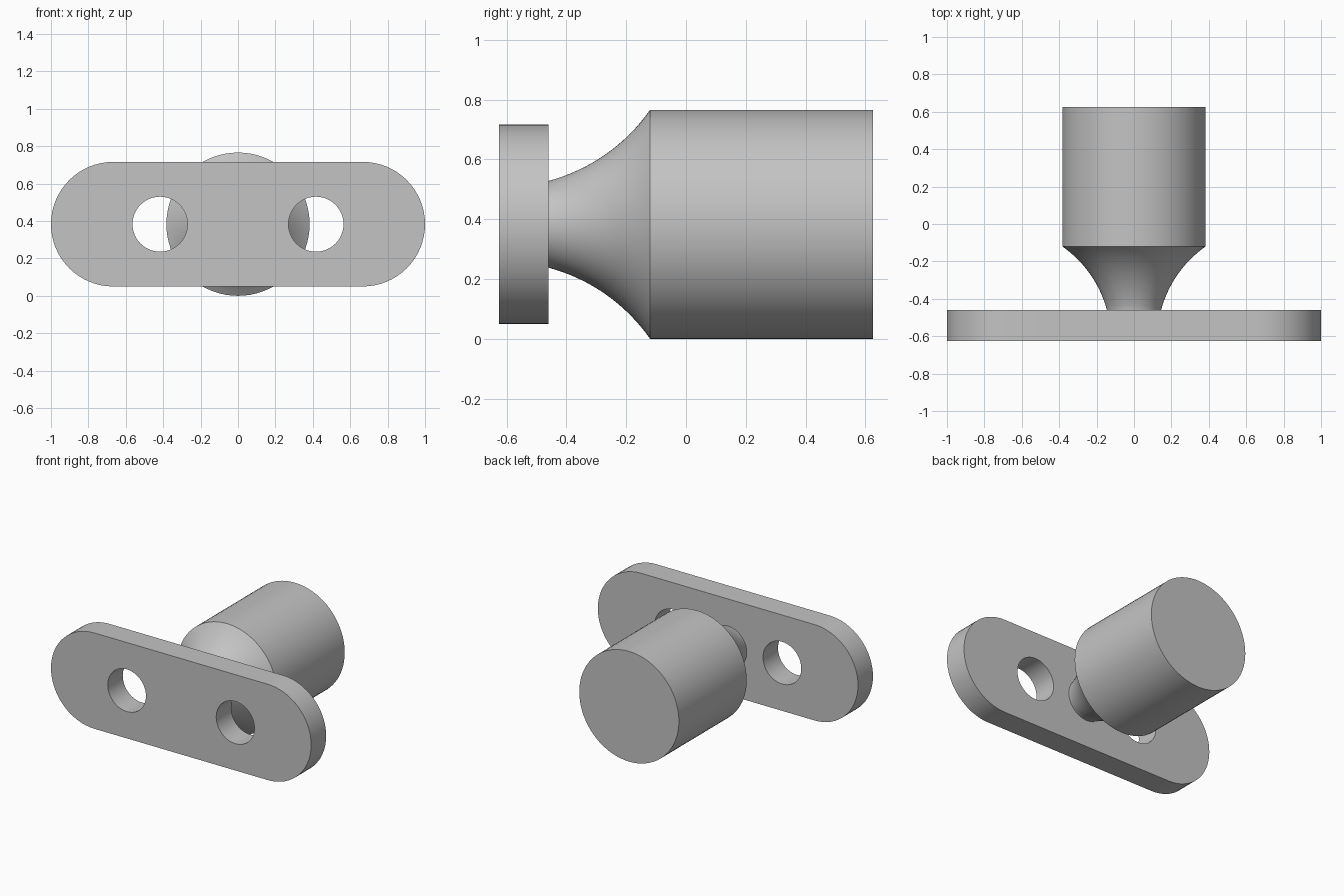
import bpy, bmesh, math
from math import sin, cos, pi

cube = bpy.data.objects.get("Cube")
if cube:
    bpy.data.objects.remove(cube, do_unlink=True)

MID = 0.383  # height of the shared axis

grey = bpy.data.materials.new("satin grey")
grey.use_nodes = True
colour = (0.55, 0.55, 0.55, 1)
grey.diffuse_color = colour
grey.node_tree.nodes["Principled BSDF"].inputs["Base Color"].default_value = colour


def finish(bm, name):
    bmesh.ops.recalc_face_normals(bm, faces=bm.faces)
    mesh = bpy.data.meshes.new(name)
    bm.to_mesh(mesh)
    bm.free()
    obj = bpy.data.objects.new(name, mesh)
    bpy.context.collection.objects.link(obj)
    mesh.materials.append(grey)
    bpy.ops.object.select_all(action="DESELECT")
    obj.select_set(True)
    bpy.context.view_layer.objects.active = obj
    bpy.ops.object.shade_smooth_by_angle(angle=math.radians(30))
    return obj


def arc(cx, r, start, end, steps):
    return [(cx + r * cos(start + (end - start) * i / steps),
             r * sin(start + (end - start) * i / steps)) for i in range(steps + 1)]


def add_loop(bm, points, y):
    verts = [bm.verts.new((x, y, MID + z)) for x, z in points]
    for a, b in zip(verts, verts[1:] + verts[:1]):
        bm.edges.new((a, b))


# Mounting plate: rounded slot outline with two screw holes
FRONT, BACK = -0.625, -0.46
END_R, HOLE_X, HOLE_R = 0.333, 0.417, 0.147
bm = bmesh.new()
outline = (arc(1 - END_R, END_R, -pi / 2, pi / 2, 32)
           + arc(END_R - 1, END_R, pi / 2, 3 * pi / 2, 32))
add_loop(bm, outline, FRONT)
for side in (-1, 1):
    add_loop(bm, arc(side * HOLE_X, HOLE_R, 0, 2 * pi, 48)[:-1], FRONT)
bmesh.ops.triangle_fill(bm, edges=bm.edges[:], use_beauty=True, normal=(0, -1, 0))
grown = bmesh.ops.extrude_face_region(bm, geom=bm.faces[:], use_keep_orig=True)
moved = [g for g in grown["geom"] if isinstance(g, bmesh.types.BMVert)]
bmesh.ops.translate(bm, verts=moved, vec=(0, BACK - FRONT, 0))
finish(bm, "mounting_plate")

# Knob: flared neck and cylindrical grip, turned around the y axis
NECK_R, GRIP_R, SHOULDER, TIP = 0.145, 0.383, -0.12, 0.625
a0, a1 = math.radians(15), math.radians(55)
flare_r = math.hypot(SHOULDER - BACK, GRIP_R - NECK_R) / (2 * sin((a1 - a0) / 2))
profile = [(BACK - 0.02, NECK_R)]
for i in range(17):
    a = a0 + (a1 - a0) * i / 16
    profile.append((BACK + flare_r * (sin(a) - sin(a0)),
                    NECK_R + flare_r * (cos(a0) - cos(a))))
profile[-1] = (SHOULDER, GRIP_R)
profile.append((TIP, GRIP_R))

bm = bmesh.new()
SIDES = 72
rings = [[bm.verts.new((r * cos(2 * pi * k / SIDES), y, MID + r * sin(2 * pi * k / SIDES)))
          for k in range(SIDES)] for y, r in profile]
for low, high in zip(rings, rings[1:]):
    for k in range(SIDES):
        n = (k + 1) % SIDES
        bm.faces.new((low[k], low[n], high[n], high[k]))
bm.faces.new(rings[0])
bm.faces.new(rings[-1])
finish(bm, "knob")
